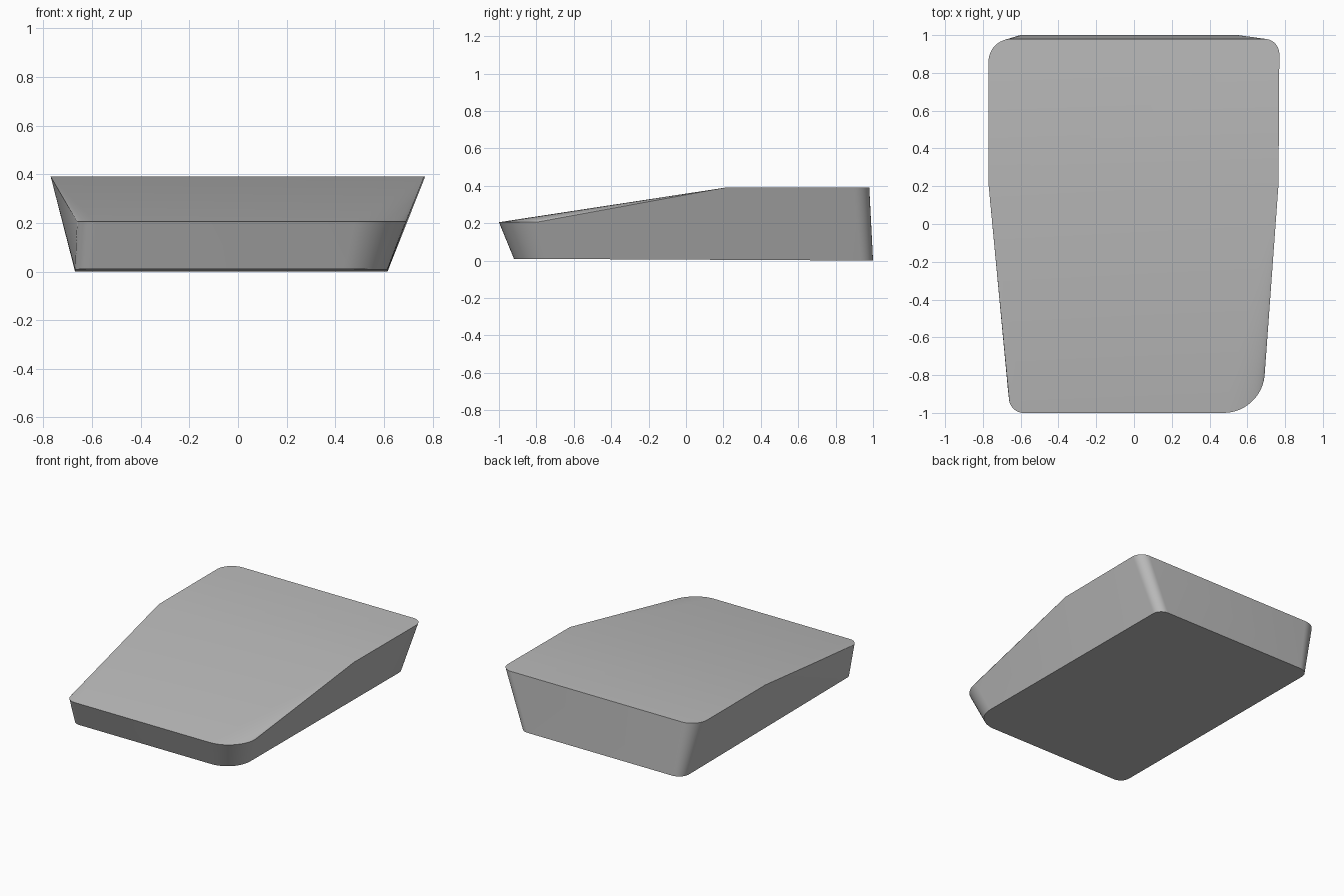
import bpy
import bmesh
from math import sin, cos, pi, radians
from mathutils import Vector

cube = bpy.data.objects.get("Cube")
if cube:
    bpy.data.objects.remove(cube, do_unlink=True)

STEPS = 12
KNEE_Y, HIGH, LOW = 0.21, 0.39, 0.205


def rounded(corner, before, after, radius):
    """Arc that rounds a corner between its two neighbouring points."""
    p = Vector(corner)
    a = (Vector(before) - p).normalized() * radius
    b = (Vector(after) - p).normalized() * radius
    angles = [pi / 2 * i / STEPS for i in range(STEPS + 1)]
    return [p + a * (1 - sin(t)) + b * (1 - cos(t)) for t in angles]


def outline(points, radii):
    """Closed outline, as one list of points for each corner."""
    n = len(points)
    return [rounded(points[i], points[i - 1], points[(i + 1) % n], r) if r
            else [Vector(points[i])] for i, r in enumerate(radii)]


# Corners run anticlockwise: back +x, back -x, knee -x, front -x, front +x, knee +x
top = outline([(0.77, 0.98), (-0.77, 0.98), (-0.77, KNEE_Y),
               (-0.655, -1), (0.677, -1), (0.765, KNEE_Y)],
              [0.08, 0.12, 0, 0.07, 0.2, 0])
base = outline([(0.615, 1), (-0.67, 1), (-0.67, 0.15),
                (-0.67, -0.92), (0.615, -0.92), (0.615, 0.15)],
               [0.07, 0.08, 0, 0.07, 0.18, 0])

bm = bmesh.new()
rim = [[bm.verts.new((p.x, p.y, HIGH if p.y > 0 else LOW)) for p in part] for part in top]
foot = [[bm.verts.new((p.x, p.y, (1 - p.y) * 0.005)) for p in part] for part in base]
back_pos, back_neg, knee_neg, front_neg, front_pos, knee_pos = rim
knee_n, knee_p = knee_neg[0], knee_pos[0]

# Flat rear top
bm.faces.new([knee_p] + back_pos + back_neg + [knee_n])

# Sloping front top, with each rounded corner fanned to its knee
bm.faces.new([knee_p, knee_n, front_neg[-1], front_pos[0]])
for knee, arc in ((knee_n, front_neg), (knee_p, front_pos)):
    for a, b in zip(arc, arc[1:]):
        bm.faces.new([knee, a, b])

# Flared walls and underside
upper, lower = sum(rim, []), sum(foot, [])
for i in range(len(upper)):
    bm.faces.new([upper[i - 1], lower[i - 1], lower[i], upper[i]])
bm.faces.new(lower)
bmesh.ops.recalc_face_normals(bm, faces=bm.faces)

mesh = bpy.data.meshes.new("wedge_body")
bm.to_mesh(mesh)
bm.free()
body = bpy.data.objects.new("wedge_body", mesh)
bpy.context.collection.objects.link(body)

# Plain grey
grey = bpy.data.materials.new("plain_grey")
grey.use_nodes = True
colour = (0.5, 0.5, 0.5, 1)
grey.diffuse_color = colour
grey.node_tree.nodes["Principled BSDF"].inputs["Base Color"].default_value = colour
mesh.materials.append(grey)

bpy.ops.object.select_all(action="DESELECT")
body.select_set(True)
bpy.context.view_layer.objects.active = body
bpy.ops.object.shade_smooth_by_angle(angle=radians(30))
